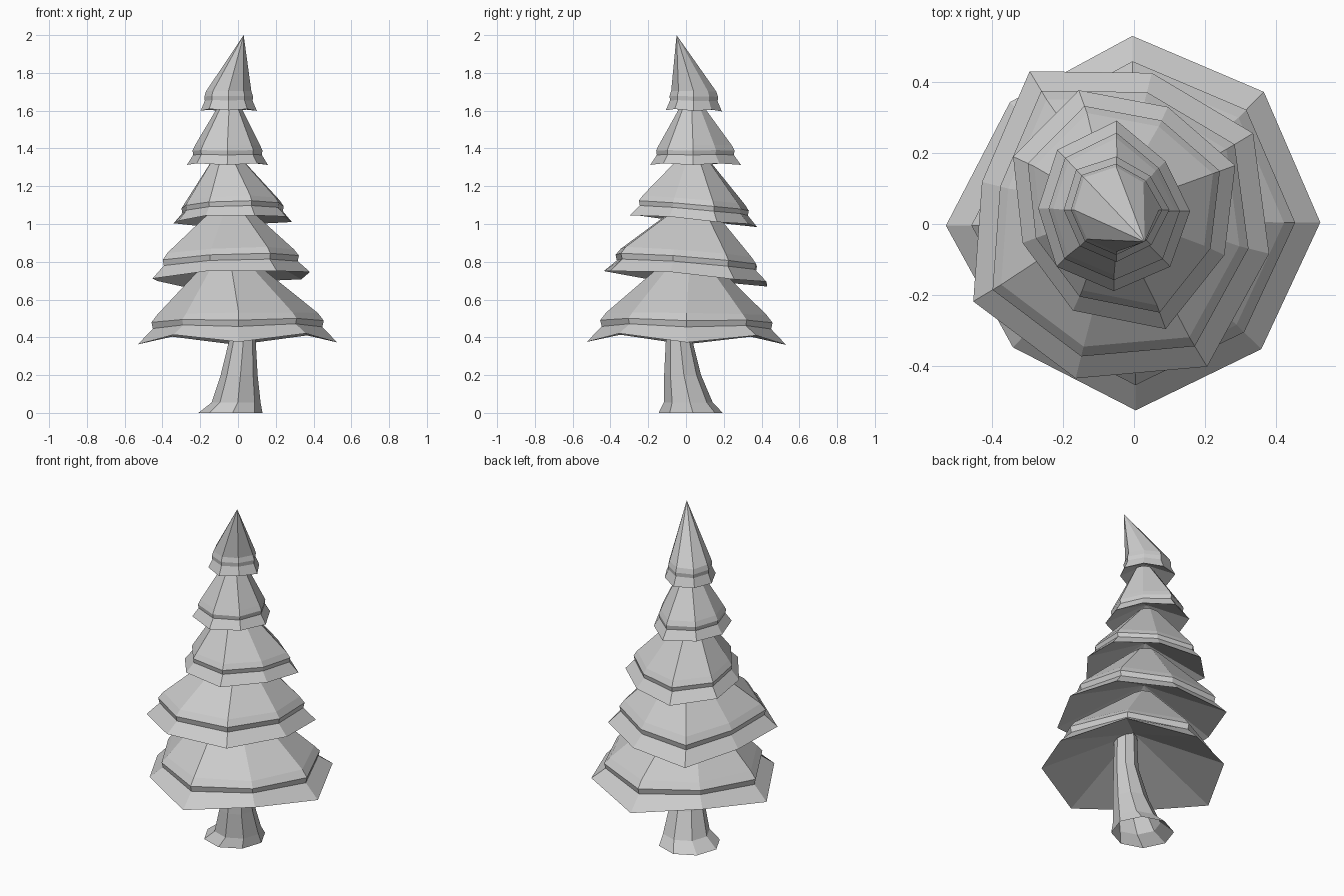
import bpy, bmesh
from math import cos, sin, radians

if "Cube" in bpy.data.objects:
    bpy.data.objects.remove(bpy.data.objects["Cube"])

SIDES = 8


def ring(bm, center, radii, rot=0, tilt=(0, 0), droop=0):
    """Octagon of verts; tilt slopes it, droop lowers every second corner."""
    verts = []
    for i, r in enumerate(radii):
        a = radians(rot + i * 360 / SIDES)
        dx, dy = r * cos(a), r * sin(a)
        z = center[2] + tilt[0] * dx + tilt[1] * dy - droop * (1 if i % 2 == 0 else -1)
        verts.append(bm.verts.new((center[0] + dx, center[1] + dy, z)))
    return verts


def bridge(bm, low, high):
    for i in range(SIDES):
        j = (i + 1) % SIDES
        bm.faces.new((low[i], low[j], high[j], high[i]))


def fan(bm, loop, tip):
    v = bm.verts.new(tip)
    for i in range(SIDES):
        bm.faces.new((loop[i], loop[(i + 1) % SIDES], v))


def finish(bm, name):
    bmesh.ops.recalc_face_normals(bm, faces=bm.faces)
    mesh = bpy.data.meshes.new(name)
    bm.to_mesh(mesh)
    bm.free()
    bpy.context.collection.objects.link(bpy.data.objects.new(name, mesh))


def branch_tier(name, center, rot, tilt, droop, height, top, top_r, hem):
    """Drooping skirt: hollow underside, hem, ledge, shoulder, tapering top."""
    bm = bmesh.new()
    cx, cy, cz = center
    # hem, ledge, bulge and shoulder: radius factor, height factor, droop factor
    profile = [(1, 0, 1), (.85, .5, .3), (.865, .73, .2), (.805, 1, 0)]
    rings = [ring(bm, (cx, cy, cz + height * h), [r * f for r in hem],
                  rot, tilt, droop * d) for f, h, d in profile]
    if top_r:
        rings.append(ring(bm, top, [top_r] * SIDES, rot))
        bm.faces.new(rings[-1])
    else:
        fan(bm, rings[-1], top)
    for low, high in zip(rings, rings[1:]):
        bridge(bm, low, high)
    fan(bm, rings[0], (cx, cy, cz + .42 * max(hem)))
    finish(bm, name)


# Foliage, bottom to top
branch_tier("branches_bottom", (0, 0, .39), 0.5, (.01, -.015), .022, .135,
            (-.05, .02, .86), .06, (.525, .522, .53, .49, .53, .487, .525, .503))
branch_tier("branches_lower", (-.05, .024, .715), 31, (.04, -.075), .006, .13,
            (-.04, .045, 1.1), .08, (.45, .414, .474, .39, .47, .473, .497, .444))
branch_tier("branches_middle", (-.036, .048, 1.018), 20, (.02, -.085), .004, .108,
            (-.06, .04, 1.37), .06, (.342, .311, .35, .336, .296, .322, .366, .321))
branch_tier("branches_upper", (-.053, .04, 1.317), -1, (0, 0), .004, .1,
            (-.045, .03, 1.64), .05, (.211, .197, .251, .235, .217, .23, .229, .223))
branch_tier("branches_tip", (-.05, .04, 1.603), 0, (0, -.02), .004, .1,
            (.03, -.05, 2), 0, (.15, .135, .15, .16, .148, .145, .147, .14))

# Leaning trunk with flared foot, open underneath
bm = bmesh.new()
path = [(-.04, .025, 0, .17), (-.01, .012, .055, .13), (.006, -.018, .2, .098),
        (.025, -.038, .4, .068), (.025, -.04, .6, .062)]
loops = [ring(bm, p[:3], [p[3]] * SIDES, 4) for p in path]
for low, high in zip(loops, loops[1:]):
    bridge(bm, low, high)
finish(bm, "trunk")
